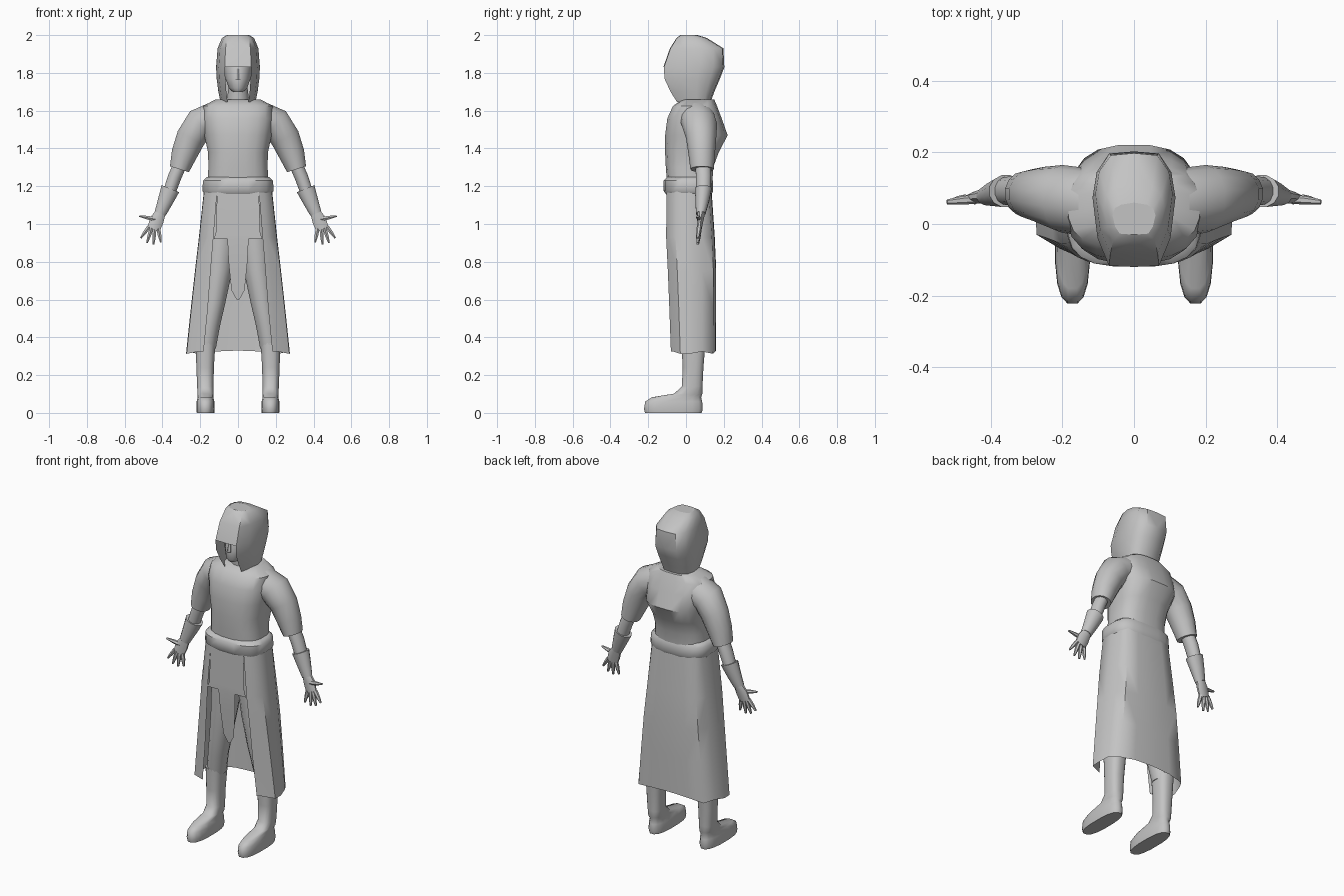
import bpy, math
from mathutils import Vector

GREY = bpy.data.materials.new("plain grey")
GREY.diffuse_color = (0.55, 0.55, 0.55, 1)


def make(name, verts, faces, mirror=False, angle=40):
    me = bpy.data.meshes.new(name)
    me.from_pydata(verts, [], faces)
    me.materials.append(GREY)
    me.polygons.foreach_set("use_smooth", [True] * len(me.polygons))
    me.set_sharp_from_angle(angle=math.radians(angle))
    ob = bpy.data.objects.new(name, me)
    bpy.context.collection.objects.link(ob)
    if mirror:
        m = ob.modifiers.new("mirror", 'MIRROR')
        m.merge_threshold = 0.0005
    return ob


def tube(name, rows, n=12, power=2.0, flat=False, mirror=False, caps=(True, True), angle=45):
    """Loft of rings (x, y, z, radius across, radius along y); flat keeps rings level."""
    P = [Vector(r[:3]) for r in rows]
    verts, faces = [], []
    for i, r in enumerate(rows):
        t = P[min(i + 1, len(P) - 1)] - P[max(i - 1, 0)]
        side = Vector((1, 0, 0)) if flat else t.cross(Vector((0, 1, 0))).normalized()
        for k in range(n):
            a = 2 * math.pi * (k + 0.5) / n
            c, s = math.cos(a), math.sin(a)
            u = math.copysign(abs(c) ** (2 / power), c)
            v = math.copysign(abs(s) ** (2 / power), s)
            verts.append(P[i] + side * (r[3] * u) + Vector((0, r[4] * v, 0)))
    up = 1 if (flat and P[-1].z > P[0].z) else -1
    for i in range(len(rows) - 1):
        for k in range(n):
            a, b = i * n + k, i * n + (k + 1) % n
            f = (a, b, b + n, a + n)
            if not flat:
                f = f[::-1]
            faces.append(f if up == 1 or not flat else f[::-1])
    first, last = list(range(n)), list(range(len(verts) - n, len(verts)))
    if caps[0]:
        faces.append(first[::-1] if flat else first)
    if caps[1]:
        faces.append(last if flat else last[::-1])
    return make(name, verts, faces, mirror, angle)


def stack(name, rows, **kw):
    """Level rings given as (z, half width, front y, back y)."""
    return tube(name, [(0, (f + b) / 2, z, w, (b - f) / 2) for z, w, f, b in rows],
                flat=True, **kw)


def sheet(name, rows, skip=lambda i, j: False, angle=50):
    """Mirrored open surface from rows of points, top row first."""
    n = len(rows[0])
    faces = [(i * n + j, (i + 1) * n + j, (i + 1) * n + j + 1, i * n + j + 1)
             for i in range(len(rows) - 1) for j in range(n - 1) if not skip(i, j)]
    return make(name, [p for r in rows for p in r], faces, True, angle)


# tunic body
stack("tunic", [(1.2, .165, -.10, .14), (1.3, .158, -.108, .145), (1.38, .16, -.112, .175),
                (1.47, .18, -.112, .222), (1.56, .19, -.10, .19), (1.625, .185, -.07, .165),
                (1.66, .12, -.02, .15)], n=20, power=2.7)

# rolled belt
stack("belt", [(1.155, .175, -.105, .135), (1.175, .19, -.12, .145), (1.23, .187, -.12, .143),
               (1.25, .165, -.10, .13)], n=20, power=3)

# sleeves, arms and bracers
tube("sleeves", [(.12, .06, 1.56, .09, .095), (.2, .07, 1.53, .088, .095),
                 (.25, .08, 1.455, .08, .08), (.285, .083, 1.37, .07, .07),
                 (.31, .085, 1.29, .054, .062)], mirror=True, n=14)
tube("arms", [(.30, .09, 1.33, .036, .042), (.335, .093, 1.25, .037, .042),
              (.37, .092, 1.15, .034, .038)], mirror=True)
tube("bracers", [(.358, .092, 1.187, .052, .046), (.385, .086, 1.12, .042, .037),
                 (.412, .078, 1.055, .032, .026)], mirror=True)

# hands with fingers
tube("palms", [(.408, .08, 1.065, .028, .023), (.43, .075, 1.02, .039, .018),
               (.447, .07, .972, .036, .013)], mirror=True, n=10)
fingers = [((.472, .985), (.515, .925)), ((.457, .98), (.482, .9)),
           ((.442, .975), (.447, .892)), ((.422, .975), (.408, .902)),
           ((.435, 1.025), (.523, 1.042))]
for i, (b, t) in enumerate(fingers):
    m = ((b[0] + t[0]) / 2, (b[1] + t[1]) / 2)
    tube("finger_%d" % i if i < 4 else "thumb",
         [(b[0], .07, b[1], .012, .013), (m[0], .066, m[1], .011, .012),
          (t[0], .062, t[1], .005, .007)], n=6, mirror=True)

# hood: rows of (z, front half width, side half width, front y, back y)
hood = []
for z, wf, w, f, b in [(2.0, .04, .06, -.03, .06), (1.985, .058, .085, -.05, .11),
                       (1.93, .066, .108, -.085, .198), (1.83, .07, .116, -.12, .203),
                       (1.77, .067, .113, -.117, .18), (1.70, .062, .104, -.085, .15),
                       (1.645, .055, .093, -.05, .13)]:
    d = b - f
    hood.append([(0, f, z), (wf, f + .003, z), (w * .88, f + d * .25, z), (w, f + d * .6, z),
                 (w * .9, f + d * .82, z), (w * .6, b - .006, z), (0, b, z)])
sheet("hood", hood, skip=lambda i, j: i >= 3 and j == 0, angle=50)
top = hood[0]
make("hood_top", top + [(-x, y, z) for x, y, z in top[5:0:-1]], [tuple(range(12))])

# head and neck inside the hood
stack("head", [(1.70, .028, -.075, .02), (1.72, .05, -.088, .06), (1.77, .068, -.088, .1),
               (1.83, .075, -.08, .12), (1.9, .07, -.05, .11), (1.95, .04, -.01, .07)], n=14)
stack("neck", [(1.62, .065, -.02, .11), (1.74, .05, -.03, .09)], n=12)
stack("nose", [(1.765, .014, -.1, -.07), (1.82, .008, -.088, -.06)], n=6)

# long skirt, open at the front
skirt = []
for z, xin, w, f, b in [(1.18, .11, .18, -.103, .135), (.93, .13, .207, -.105, .152),
                        (.75, .145, .228, -.096, .16), (.55, .16, .25, -.088, .16),
                        (.325, .182, .275, -.08, .158)]:
    lo = -.012 if z < .4 else 0
    skirt.append([(xin, f, z), (w * .76, f + .012, z), (w * .99, f + .05, z + lo), (w, .02, z + lo),
                  (w * .94, .085, z), (w * .8, b - .015, z + lo), (w * .45, b - .002, z),
                  (0, b, z + .005)])
sheet("skirt", skirt)

# front panel with pointed tabard between the two slots
panel = [[(0, f, z), (a, f, z), (c, f, z)] for z, a, c, f in
         [(1.18, .05, .11, -.106), (.95, .075, .118, -.108), (.92, .056, .13, -.108),
          (.8, .05, .1, -.1), (.65, .035, .1, -.09), (.6, .008, .1, -.085)]]
sheet("front_panel", panel, skip=lambda i, j: i >= 2 and j == 1)

# trousers
tube("trousers", [(.08, .02, 1.1, .08, .09), (.09, .02, .9, .085, .085), (.102, .02, .76, .075, .08),
                  (.128, .02, .58, .062, .07), (.15, .025, .46, .056, .062),
                  (.168, .038, .34, .052, .058)], flat=True, mirror=True, n=14)

# boots
tube("boots", [(.172, -.067, 0, .047, .152), (.172, -.067, .02, .049, .158),
               (.172, -.065, .06, .048, .153), (.172, -.05, .083, .042, .132),
               (.172, .012, .102, .043, .076), (.173, .033, .14, .044, .055),
               (.174, .037, .24, .047, .056), (.172, .04, .37, .053, .064)],
     flat=True, mirror=True, n=16, power=2.6, angle=50)
